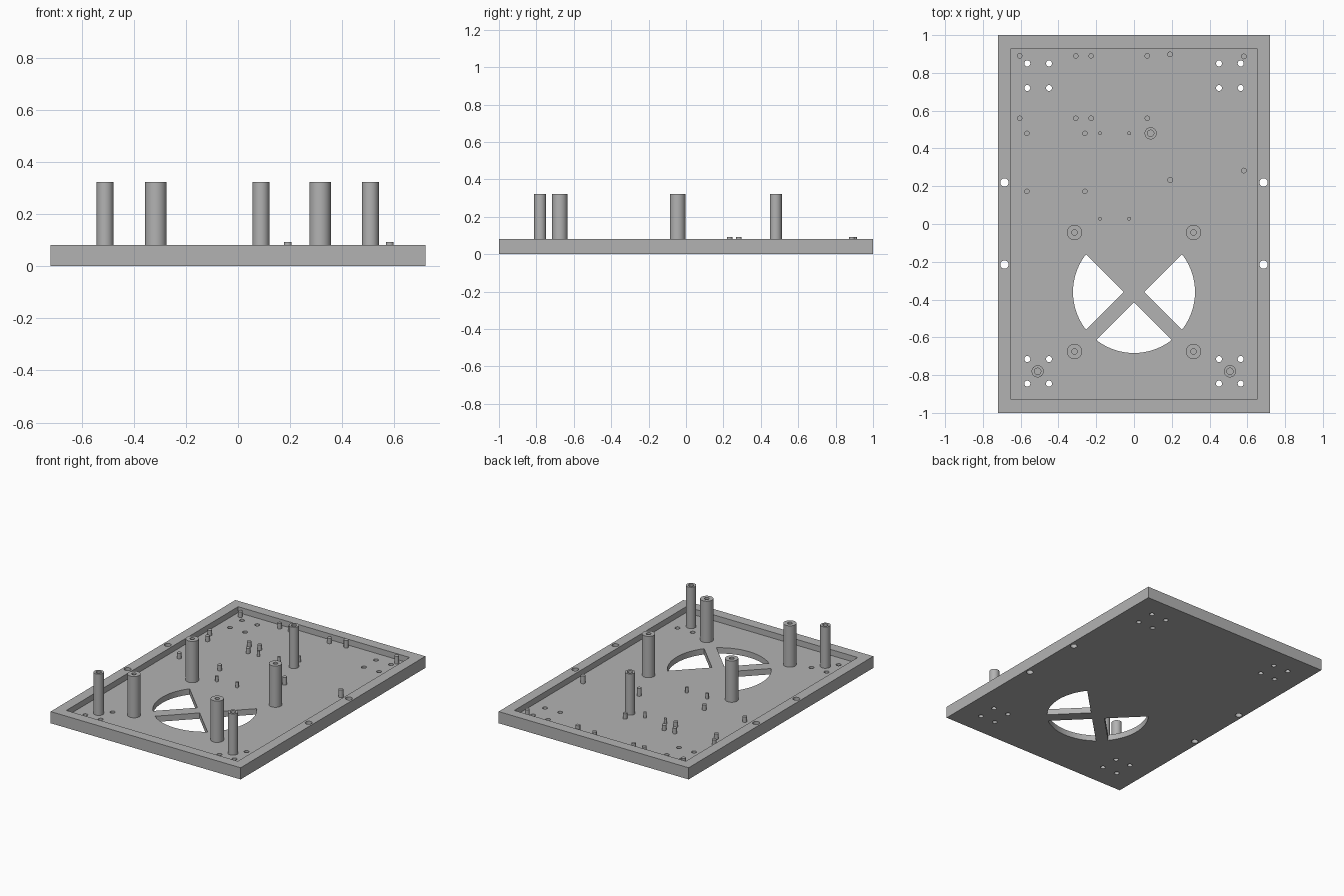
import bpy, bmesh, math
from mathutils import Matrix, Vector

cube = bpy.data.objects.get("Cube")
if cube:
    bpy.data.objects.remove(cube, do_unlink=True)

HALF_X, HALF_Y, PLATE_H, FLOOR = 0.72, 1.0, 0.08, 0.04
STANDOFF_TOP = 0.323

grey = bpy.data.materials.new("plain_grey")
grey.use_nodes = True
colour = (0.45, 0.45, 0.45, 1)
grey.diffuse_color = colour
grey.node_tree.nodes["Principled BSDF"].inputs["Base Color"].default_value = colour


def make_object(name, bm):
    bmesh.ops.recalc_face_normals(bm, faces=bm.faces)
    mesh = bpy.data.meshes.new(name)
    bm.to_mesh(mesh)
    bm.free()
    mesh.materials.append(grey)
    obj = bpy.data.objects.new(name, mesh)
    bpy.context.collection.objects.link(obj)
    return obj


def smooth(obj):
    bpy.ops.object.select_all(action="DESELECT")
    obj.select_set(True)
    bpy.context.view_layer.objects.active = obj
    bpy.ops.object.shade_smooth_by_angle(angle=math.radians(35))


def add_box(bm, size, centre):
    m = Matrix.Translation(centre) @ Matrix.Diagonal((*size, 1))
    bmesh.ops.create_cube(bm, size=1, matrix=m)


def add_prism(bm, points, z0, z1):
    face = bm.faces.new([bm.verts.new((x, y, z0)) for x, y in points])
    top = bmesh.ops.extrude_face_region(bm, geom=[face])["geom"]
    verts = [g for g in top if isinstance(g, bmesh.types.BMVert)]
    bmesh.ops.translate(bm, verts=verts, vec=(0, 0, z1 - z0))


def circle(x, y, r, n=24):
    return [(x + r * math.cos(math.tau * i / n), y + r * math.sin(math.tau * i / n))
            for i in range(n)]


def lathe(name, profile, x, y, steps=32):
    bm = bmesh.new()
    verts = [bm.verts.new((r, 0, z)) for r, z in profile]
    edges = [bm.edges.new(pair) for pair in zip(verts, verts[1:])]
    bmesh.ops.spin(bm, geom=verts + edges, cent=(0, 0, 0), axis=(0, 0, 1),
                   angle=math.tau, steps=steps, use_duplicate=False)
    bmesh.ops.remove_doubles(bm, verts=bm.verts, dist=0.0005)
    obj = make_object(name, bm)
    obj.location = (x, y, 0)
    smooth(obj)


# Plate blank
bm = bmesh.new()
add_box(bm, (2 * HALF_X, 2 * HALF_Y, PLATE_H), (0, 0, PLATE_H / 2))
plate = make_object("base_plate", bm)

# Shallow tray recess
bm = bmesh.new()
add_box(bm, (1.3, 1.86, 0.2), (0, 0, FLOOR + 0.1))
recess = make_object("recess_cutter", bm)

# Through holes: corner screws, rim screws and three vent sectors
bm = bmesh.new()
LOW, HIGH = -0.1, 0.2
for side in (-1, 1):
    for x in (0.45, 0.565):
        for y in (0.85, 0.72, -0.715, -0.845):
            add_prism(bm, circle(side * x, y, 0.016), LOW, HIGH)
    for y in (0.22, -0.215):
        add_prism(bm, circle(side * 0.686, y, 0.022), LOW, HIGH)

VENT_Y, VENT_R, APEX = -0.36, 0.323, 0.055
spread = math.pi / 4 - math.asin(APEX * math.sin(math.pi / 4) / VENT_R)
for heading in (0, math.pi, -math.pi / 2):
    points = [(APEX * math.cos(heading), VENT_Y + APEX * math.sin(heading))]
    for i in range(25):
        a = heading - spread + 2 * spread * i / 24
        points.append((VENT_R * math.cos(a), VENT_Y + VENT_R * math.sin(a)))
    add_prism(bm, points, LOW, HIGH)
holes = make_object("hole_cutter", bm)

for cutter in (recess, holes):
    mod = plate.modifiers.new("cut", "BOOLEAN")
    mod.operation = "DIFFERENCE"
    mod.solver = "EXACT"
    mod.object = cutter
graph = bpy.context.evaluated_depsgraph_get()
plate.data = bpy.data.meshes.new_from_object(plate.evaluated_get(graph))
plate.modifiers.clear()
for cutter in (recess, holes):
    bpy.data.objects.remove(cutter, do_unlink=True)
smooth(plate)


# Hollow standoffs
def standoff(name, x, y, r, bore):
    lathe(name, [(0, FLOOR - 0.01), (r, FLOOR - 0.01), (r, STANDOFF_TOP),
                 (bore, STANDOFF_TOP), (bore, FLOOR), (0, FLOOR)], x, y)


for x in (-0.315, 0.315):
    for y in (-0.045, -0.675):
        standoff("vent_standoff", x, y, 0.041, 0.015)
for x, y in ((-0.51, -0.78), (0.508, -0.78), (0.088, 0.48)):
    standoff("board_standoff", x, y, 0.032, 0.017)


# Locating pegs in the tray
def peg(name, x, y, r, top):
    lathe(name, [(0, FLOOR - 0.01), (r, FLOOR - 0.01), (r, top), (0, top)], x, y, 20)


for x in (-0.605, -0.308, -0.227, 0.07):
    for y in (0.89, 0.56):
        peg("short_peg", x, y, 0.014, 0.077)
for x in (-0.567, -0.26):
    for y in (0.48, 0.173):
        peg("short_peg", x, y, 0.014, 0.077)
for x in (-0.18, -0.026):
    for y in (0.48, 0.028):
        peg("thin_peg", x, y, 0.01, 0.077)
for x, y in ((0.191, 0.898), (0.582, 0.887), (0.191, 0.233), (0.582, 0.283)):
    peg("tall_peg", x, y, 0.015, 0.092)
